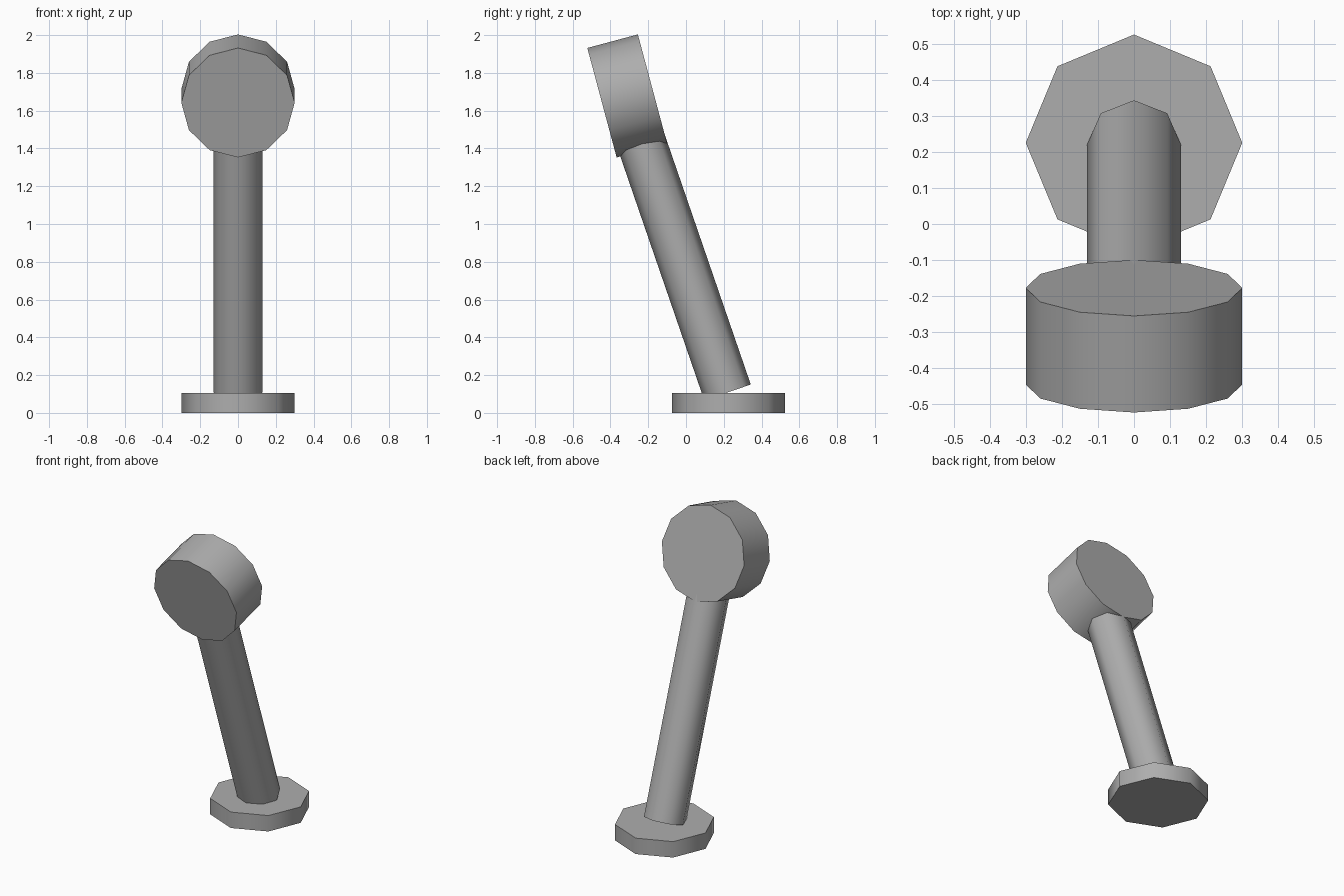
import bpy
from math import radians, sin, cos
from mathutils import Vector

cube = bpy.data.objects.get("Cube")
if cube:
    bpy.data.objects.remove(cube, do_unlink=True)

# One plain grey for the whole model
GREY = (0.42, 0.42, 0.42, 1.0)
grey = bpy.data.materials.new("plain grey")
grey.use_nodes = True
grey.diffuse_color = GREY
grey.node_tree.nodes["Principled BSDF"].inputs["Base Color"].default_value = GREY


def cylinder(name, sides, radius, depth, centre, tilt=0):
    """Cylinder whose axis leans towards the front by tilt degrees."""
    bpy.ops.mesh.primitive_cylinder_add(
        vertices=sides, radius=radius, depth=depth,
        location=centre, rotation=(radians(tilt), 0, 0))
    part = bpy.context.object
    part.name = name
    part.data.materials.append(grey)
    # Smooth sides, crisp rims
    bpy.ops.object.shade_smooth_by_angle(angle=radians(50))
    return part


# Flat octagonal foot
cylinder("base", 8, 0.30, 0.105, (0, 0.225, 0.0525))

# Leaning post, rising from the foot into the head
lean, length = radians(19), 1.5
foot = Vector((0, 0.22, 0.108))
axis = Vector((0, -sin(lean), cos(lean)))
cylinder("post", 8, 0.13, length, foot + axis * length / 2, 19)

# Drum-shaped head, its flat face turned forward and slightly down
cylinder("head", 12, 0.30, 0.277, (0, -0.311, 1.678), 90 + 15)
